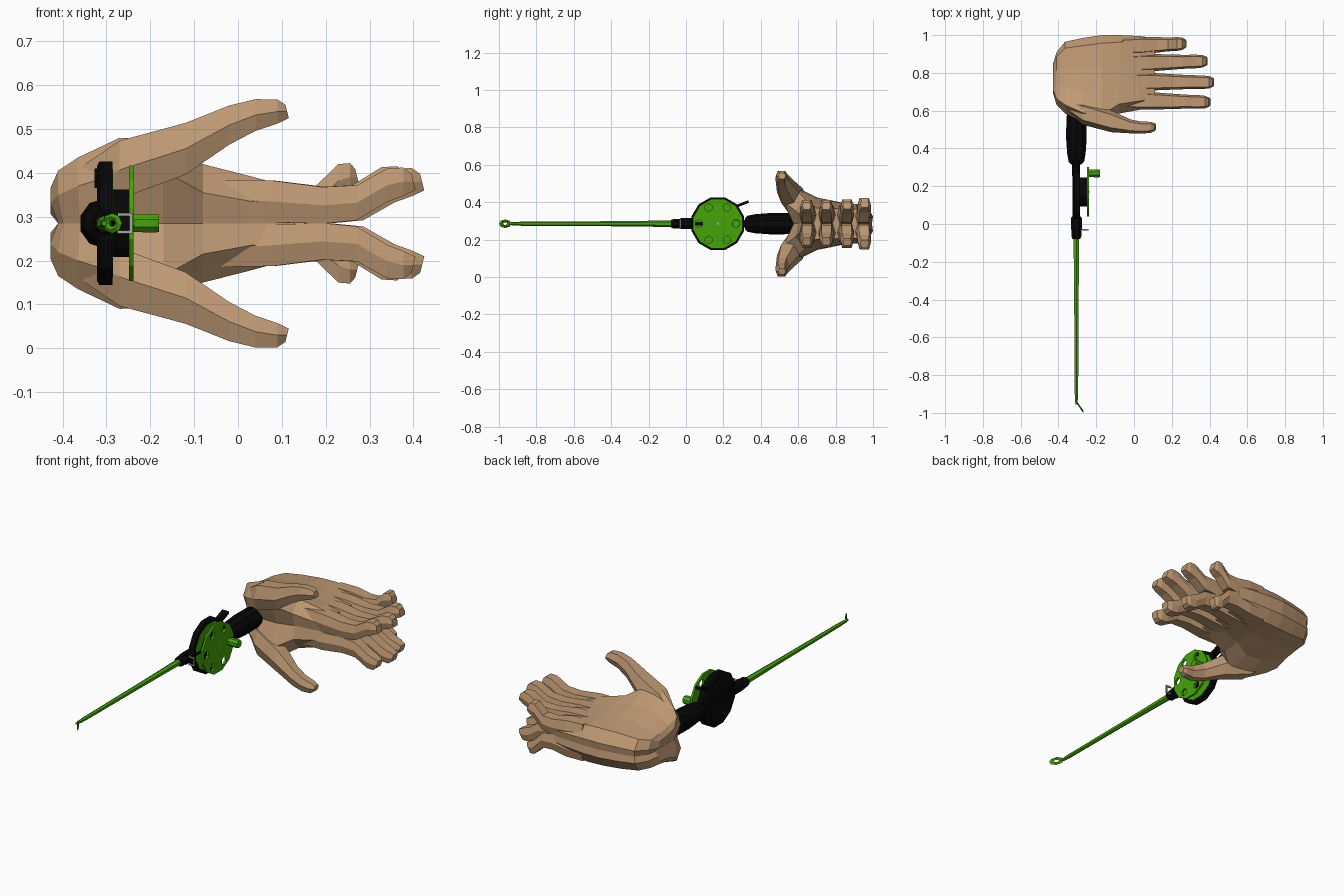
import bpy, bmesh, math

if "Cube" in bpy.data.objects:
    bpy.data.objects.remove(bpy.data.objects["Cube"])

ZC = 0.285          # mirror plane between the two hands, also the rod axis height
RX = -0.305         # rod axis in x
RY = 0.17           # reel centre in y


def material(name, rgb):
    m = bpy.data.materials.new(name)
    m.diffuse_color = (*rgb, 1)
    m.use_nodes = True
    m.node_tree.nodes["Principled BSDF"].inputs["Base Color"].default_value = m.diffuse_color
    return m


SKIN = material("tan wood", (0.52, 0.32, 0.175))
BLACK = material("black plastic", (0.002, 0.002, 0.002))
GREEN = material("green plastic", (0.06, 0.37, 0.003))
GREY = material("grey metal", (0.4, 0.4, 0.42))


def add_loft(bm, rings):
    """Skin a list of equal length rings and cap both ends."""
    loops = [[bm.verts.new(p) for p in r] for r in rings]
    n = len(loops[0])
    for a, b in zip(loops, loops[1:]):
        for i in range(n):
            j = (i + 1) % n
            bm.faces.new((a[i], a[j], b[j], b[i]))
    bm.faces.new(loops[0][::-1])
    bm.faces.new(loops[-1])


def finish(name, bm, mat, mirror=False):
    bmesh.ops.recalc_face_normals(bm, faces=bm.faces)
    me = bpy.data.meshes.new(name)
    bm.to_mesh(me)
    bm.free()
    me.materials.append(mat)
    ob = bpy.data.objects.new(name, me)
    bpy.context.collection.objects.link(ob)
    if mirror:
        ob.location.z = ZC
        md = ob.modifiers.new("other hand", 'MIRROR')
        md.use_axis = (False, False, True)
    return ob


def loft(name, rings, mat, mirror=False):
    bm = bmesh.new()
    add_loft(bm, rings)
    return finish(name, bm, mat, mirror)


def round_rings(axis, centre, stations, n):
    """Circles along x or y; stations are (position, radius)."""
    rings = []
    for pos, r in stations:
        ring = []
        for i in range(n):
            a = 2 * math.pi * (i + 0.5) / n
            u, v = r * math.cos(a), r * math.sin(a)
            if axis == 'x':
                ring.append((pos, centre[0] + u, centre[1] + v))
            else:
                ring.append((centre[0] + u, pos, centre[1] + v))
        rings.append(ring)
    return rings


def box(name, centre, size, mat, tilt=0.0):
    bm = bmesh.new()
    bmesh.ops.create_cube(bm, size=1)
    bmesh.ops.scale(bm, vec=size, verts=bm.verts)
    ob = finish(name, bm, mat)
    ob.location = centre
    ob.rotation_euler.x = tilt
    return ob


# --- palm: x, front y, back y, front top, back top, front edge height, foot y,
#     inset of the seam between the hands at the wrist
def palm_ring(x, y0, y1, hf, hb, hl, foot, inset):
    w = y1 - y0
    d = hf - hb
    return [(x + inset, foot, 0), (x, y0, hl), (x, y0 + 0.12 * w, hf),
            (x, y0 + 0.37 * w, hb + 0.45 * d), (x, y0 + 0.65 * w, hb + 0.15 * d),
            (x, y1 - 0.09 * w, hb), (x, y1, hb * 0.4), (x + inset, y1 - 0.015 * w, 0)]


palm = [(-0.428, 0.69, 0.85, 0.08, 0.055, 0.045, 0.69, 0.018),
        (-0.41, 0.63, 0.91, 0.12, 0.075, 0.065, 0.645, 0.012),
        (-0.365, 0.585, 0.965, 0.15, 0.085, 0.085, 0.595, 0.005),
        (-0.27, 0.535, 0.985, 0.195, 0.095, 0.115, 0.575, 0),
        (-0.17, 0.52, 1.0, 0.19, 0.10, 0.12, 0.575, 0),
        (-0.08, 0.585, 1.0, 0.135, 0.10, 0.07, 0.60, 0),
        (0.03, 0.605, 0.995, 0.107, 0.09, 0.05, 0.615, 0),
        (0.11, 0.615, 0.985, 0.085, 0.078, 0.045, 0.625, 0)]
loft("palm", [palm_ring(*p) for p in palm], SKIN, True)


# --- digits: stations of x, y, height, half width, half height
def digit(name, stations, square):
    s = square
    shape = [(1, 0), (s, 0.95), (-s, 0.95), (-1, 0), (-s, -0.95), (s, -0.95)]
    rings = [[(x, y + u * w, h + v * t) for u, v in shape] for x, y, h, w, t in stations]
    # lean the last ring so the tip is rounded back at its upper edge
    rings[-1] = [(x - 0.25 * (z - stations[-1][2]), y, z) for x, y, z in rings[-1]]
    loft(name, rings, SKIN, True)


digit("thumb", [(-0.36, 0.63, 0.08, 0.03, 0.05), (-0.27, 0.587, 0.122, 0.062, 0.07),
                (-0.12, 0.544, 0.17, 0.058, 0.062), (-0.02, 0.517, 0.224, 0.037, 0.047),
                (0.04, 0.51, 0.247, 0.032, 0.038), (0.09, 0.512, 0.255, 0.029, 0.029),
                (0.112, 0.513, 0.255, 0.02, 0.016)], 0.6)

# fingers: base y, tip y, tip x, tip height
for name, yb, yt, xt, ht in [("index_finger", 0.655, 0.645, 0.40, 0.097),
                             ("middle_finger", 0.755, 0.75, 0.42, 0.096),
                             ("ring_finger", 0.85, 0.862, 0.385, 0.10),
                             ("little_finger", 0.94, 0.955, 0.272, 0.107)]:
    x0, span = -0.06, xt + 0.06

    def at(f, h, w, t):
        return (x0 + span * f, yb + (yt - yb) * f, h, w, t)
    digit(name, [at(0, 0.057, 0.045, 0.045), at(0.3, 0.05, 0.047, 0.05),
                 at(0.55, 0.041, 0.041, 0.044), at(0.72, 0.047, 0.037, 0.042),
                 at(0.87, ht - 0.01, 0.036, 0.04), at(0.95, ht - 0.002, 0.033, 0.034),
                 at(1.0, ht - 0.002, 0.023, 0.02)], 0.72)

# --- rod handle, stem, ferrule and shaft along y
loft("rod_handle", round_rings('y', (RX, ZC), [
    (0.315, 0.028), (0.33, 0.043), (0.37, 0.051), (0.45, 0.057),
    (0.56, 0.056), (0.62, 0.045), (0.65, 0.03)], 10), BLACK)
loft("reel_stem", round_rings('y', (RX, ZC), [(0.03, 0.022), (0.33, 0.022)], 8), BLACK)
loft("rod_ferrule", round_rings('y', (RX, ZC), [
    (-0.08, 0.022), (-0.065, 0.028), (-0.03, 0.028), (-0.03, 0.032),
    (0.03, 0.032), (0.04, 0.024)], 8), BLACK)
loft("rod_shaft", round_rings('y', (RX, ZC), [
    (-0.955, 0.006), (-0.925, 0.009), (-0.88, 0.011), (-0.4, 0.0135), (-0.07, 0.0175)], 6), GREEN)

# --- flattened eyelet at the rod tip
bpy.ops.mesh.primitive_torus_add(major_radius=0.021, minor_radius=0.011,
                                 major_segments=8, minor_segments=4,
                                 location=(RX + 0.018, -0.967, ZC),
                                 rotation=(0, math.pi / 2, 0.6))
tip = bpy.context.object
tip.name = "tip_eyelet"
tip.scale = (0.72, 1.25, 0.35)
tip.data.materials.append(GREEN)

# --- reel: back plate, drum and thin painted flange
loft("reel_back_plate", round_rings('x', (RY, ZC), [
    (-0.322, 0.135), (-0.316, 0.146), (-0.286, 0.146)], 12), BLACK)
loft("reel_drum", round_rings('x', (RY, ZC), [(-0.29, 0.08), (-0.248, 0.08)], 12), BLACK)
loft("reel_flange", round_rings('x', (RY, ZC), [(-0.288, 0.128), (-0.285, 0.128)], 12), GREEN)

# --- spool disc with a ring of hexagonal holes
spool = loft("spool_disc", round_rings('x', (RY, ZC), [
    (-0.249, 0.136), (-0.238, 0.136)], 12), GREEN)
bm = bmesh.new()
for k in range(1, 6):
    a = math.radians(60 * k)
    c = (RY + 0.1 * math.cos(a), ZC + 0.1 * math.sin(a))
    add_loft(bm, round_rings('x', c, [(-0.262, 0.021), (-0.22, 0.021)], 6))
cutter = finish("spool_hole_cutter", bm, GREEN)
cutter.hide_render = True
cutter.hide_viewport = True
cut = spool.modifiers.new("holes", 'BOOLEAN')
cut.operation = 'DIFFERENCE'
cut.solver = 'EXACT'
cut.object = cutter

# --- crank knob and hub screw
loft("crank_knob", round_rings('x', (RY + 0.098, ZC), [
    (-0.245, 0.021), (-0.19, 0.023), (-0.18, 0.021)], 8), GREEN)
loft("hub_screw", round_rings('x', (RY, ZC), [(-0.24, 0.007), (-0.236, 0.007)], 6), GREY)

# --- brake lever on top of the back plate
box("brake_lever", (-0.308, 0.295, 0.388), (0.038, 0.085, 0.014), BLACK, 0.38)

# --- wire line guide on the ferrule
for s in (-1, 1):
    box("guide_arm", (-0.258, -0.03, ZC + s * 0.02), (0.034, 0.007, 0.007), GREY)
box("guide_bar", (-0.244, -0.03, ZC), (0.007, 0.007, 0.047), GREY)
